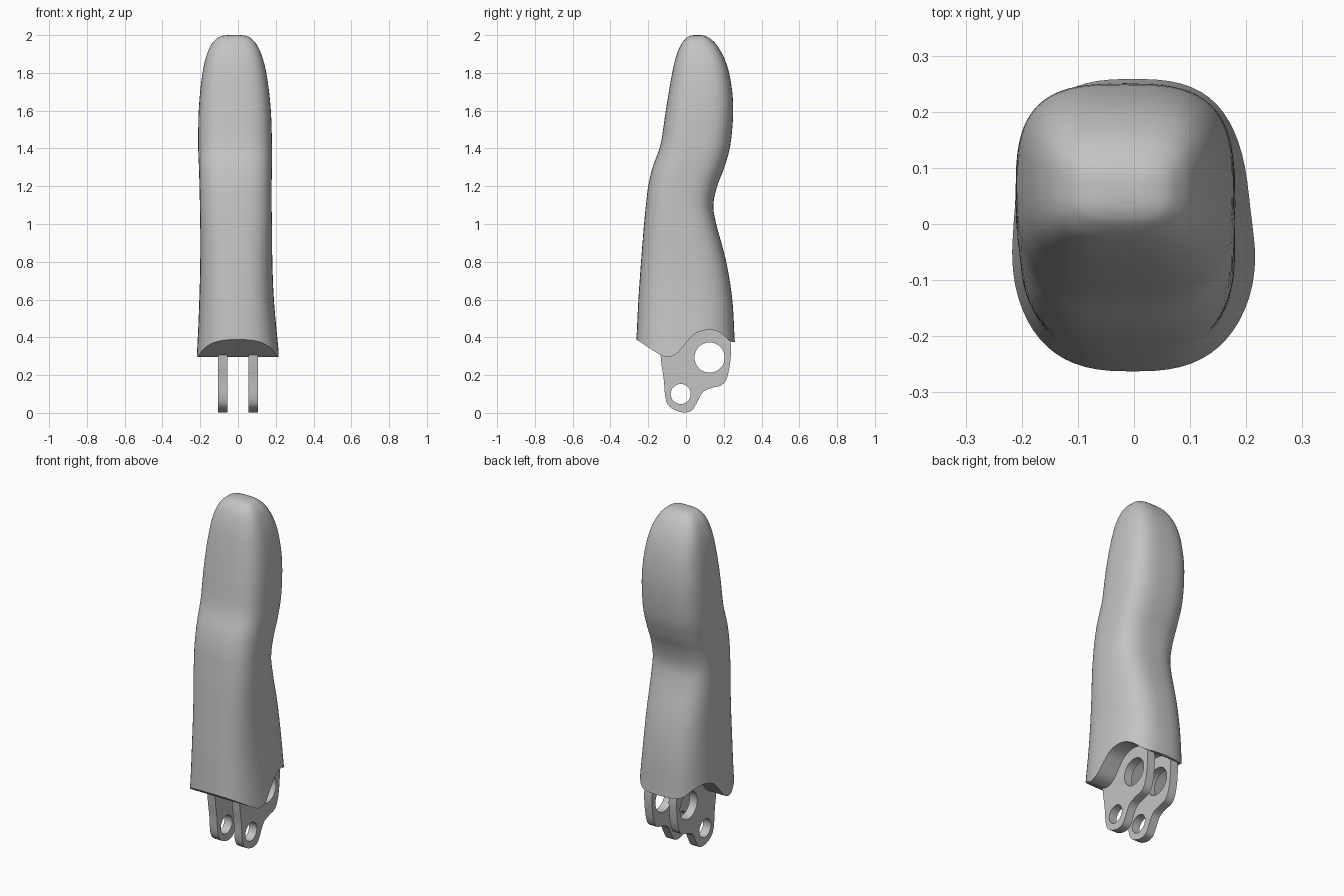
import bpy
import bmesh
from math import cos, sin, tau, pi, radians, copysign

cube = bpy.data.objects.get("Cube")
if cube:
    bpy.data.objects.remove(cube, do_unlink=True)

grey = bpy.data.materials.new("plain grey")
grey.use_nodes = True
grey.diffuse_color = (0.55, 0.55, 0.55, 1)
grey.node_tree.nodes["Principled BSDF"].inputs["Base Color"].default_value = grey.diffuse_color


def smooth_rows(rows, steps, closed=False):
    """Catmull-Rom interpolation through rows of any length."""
    n = len(rows)
    pick = (lambda i: rows[i % n]) if closed else (lambda i: rows[max(0, min(n - 1, i))])
    out = []
    for i in range(n if closed else n - 1):
        for s in range(steps):
            t = s / steps
            out.append([b + t / 2 * (c - a + t * (2 * a - 5 * b + 4 * c - d
                        + t * (3 * (b - c) + d - a)))
                        for a, b, c, d in zip(pick(i - 1), pick(i), pick(i + 1), pick(i + 2))])
    return out if closed else out + [list(rows[-1])]


def make_object(name, bm):
    bmesh.ops.recalc_face_normals(bm, faces=bm.faces)
    mesh = bpy.data.meshes.new(name)
    bm.to_mesh(mesh)
    bm.free()
    mesh.materials.append(grey)
    obj = bpy.data.objects.new(name, mesh)
    bpy.context.collection.objects.link(obj)
    return obj


def prism(name, outline, x0, x1):
    """Side outline of (y, z) points, extruded across x."""
    bm = bmesh.new()
    face = bm.faces.new([bm.verts.new((x0, y, z)) for y, z in outline])
    moved = bmesh.ops.extrude_face_region(bm, geom=[face], use_keep_orig=True)["geom"]
    bmesh.ops.translate(bm, vec=(x1 - x0, 0, 0),
                        verts=[v for v in moved if isinstance(v, bmesh.types.BMVert)])
    return make_object(name, bm)


def activate(obj):
    bpy.ops.object.select_all(action="DESELECT")
    obj.select_set(True)
    bpy.context.view_layer.objects.active = obj


def cut(target, cutter):
    activate(target)
    mod = target.modifiers.new("cut", "BOOLEAN")
    mod.operation, mod.solver, mod.object = "DIFFERENCE", "EXACT", cutter
    bpy.ops.object.modifier_apply(modifier=mod.name)
    bpy.data.objects.remove(cutter, do_unlink=True)


def finish(obj):
    activate(obj)
    bpy.ops.object.shade_smooth_by_angle(angle=radians(35))


# Finger body: z, front y, back y, right x, left x
sections = [
    (0.20, -0.275, 0.27, -0.225, 0.228),
    (0.40, -0.262, 0.257, -0.213, 0.208),
    (0.60, -0.252, 0.245, -0.205, 0.190),
    (0.80, -0.238, 0.213, -0.20, 0.182),
    (1.00, -0.222, 0.16, -0.20, 0.18),
    (1.10, -0.212, 0.145, -0.202, 0.178),
    (1.20, -0.20, 0.165, -0.204, 0.178),
    (1.30, -0.177, 0.203, -0.207, 0.18),
    (1.42, -0.135, 0.235, -0.211, 0.18),
    (1.60, -0.107, 0.25, -0.208, 0.174),
    (1.75, -0.082, 0.238, -0.195, 0.158),
    (1.86, -0.06, 0.21, -0.176, 0.136),
    (1.94, -0.032, 0.168, -0.147, 0.105),
    (1.98, -0.003, 0.13, -0.115, 0.073),
    (1.995, 0.02, 0.102, -0.085, 0.045),
    (2.00, 0.042, 0.078, -0.05, 0.015),
]
SIDES = 64


def power(v, e):
    return copysign(abs(v) ** e, v)


bm = bmesh.new()
rings = []
for z, front, back, right, left in smooth_rows(sections, 5):
    e = 2 / (2.6 + 0.3 * min(z, 1.5))
    rings.append([bm.verts.new(((left + right) / 2 + (left - right) / 2 * power(cos(a), e),
                                (front + back) / 2 + (back - front) / 2 * power(sin(a), e), z))
                  for a in (tau * k / SIDES for k in range(SIDES))])
for low, high in zip(rings, rings[1:]):
    for k in range(SIDES):
        j = (k + 1) % SIDES
        bm.faces.new((low[k], low[j], high[j], high[k]))
bm.faces.new(rings[0])
bm.faces.new(rings[-1])
body = make_object("finger_body", bm)

# Curved lower edge of the body
edge = smooth_rows([(-0.4, 0.48), (-0.265, 0.39), (-0.14, 0.31), (-0.09, 0.297), (-0.045, 0.317),
                    (0.0, 0.37), (0.05, 0.42), (0.12, 0.44), (0.18, 0.425), (0.235, 0.38),
                    (0.27, 0.375), (0.4, 0.38)], 5)
cut(body, prism("edge_cutter", edge + [(0.4, 0.1), (-0.4, 0.1)], -0.5, 0.5))
finish(body)

# Two hinge plates with pin holes
plate = smooth_rows([(-0.13, 0.40), (-0.132, 0.28), (-0.118, 0.18), (-0.108, 0.075), (-0.08, 0.027),
                     (-0.02, 0.003), (0.03, 0.012), (0.058, 0.055), (0.09, 0.11), (0.14, 0.133),
                     (0.19, 0.148), (0.218, 0.19), (0.235, 0.28), (0.235, 0.38), (0.19, 0.46),
                     (0.0, 0.47)], 5, closed=True)
for side, x in (("right", -0.08), ("left", 0.08)):
    hinge = prism(side + "_hinge_plate", plate, x - 0.025, x + 0.025)
    for y, z, r in ((-0.028, 0.10, 0.053), (0.125, 0.293, 0.08)):
        circle = [(y + r * cos(tau * k / 40), z + r * sin(tau * k / 40)) for k in range(40)]
        cut(hinge, prism("hole_cutter", circle, x - 0.1, x + 0.1))
    finish(hinge)
